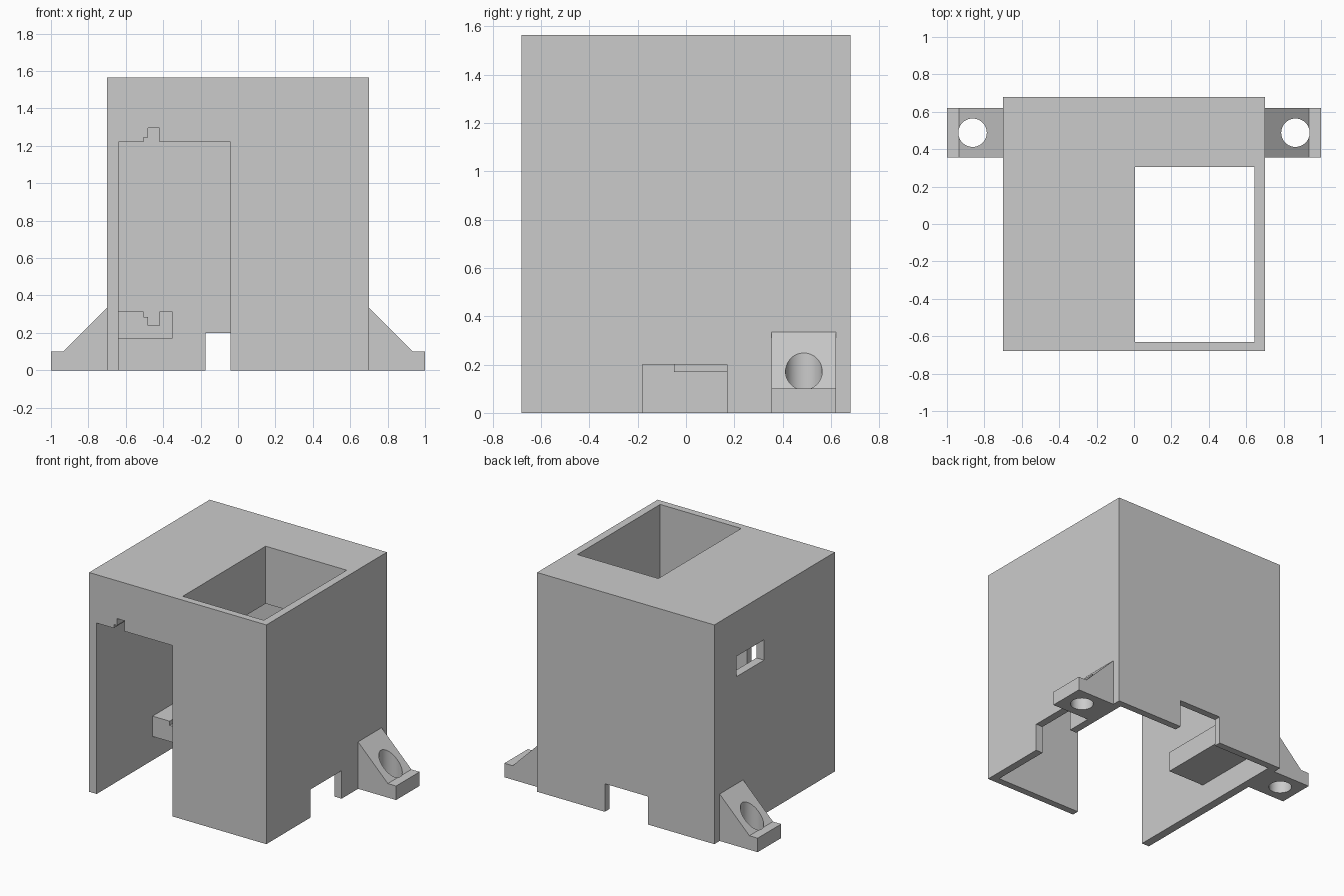
import bpy
import bmesh
import math
from mathutils import Vector

default = bpy.data.objects.get("Cube")
if default:
    bpy.data.objects.remove(default, do_unlink=True)

grey = bpy.data.materials.new("plain grey")
grey.use_nodes = True
grey.diffuse_color = (0.6, 0.6, 0.6, 1)
grey.node_tree.nodes["Principled BSDF"].inputs["Base Color"].default_value = (0.6, 0.6, 0.6, 1)


def finish(bm, name):
    bmesh.ops.recalc_face_normals(bm, faces=bm.faces)
    mesh = bpy.data.meshes.new(name)
    bm.to_mesh(mesh)
    bm.free()
    mesh.materials.append(grey)
    obj = bpy.data.objects.new(name, mesh)
    bpy.context.collection.objects.link(obj)
    return obj


def extrude_y(name, profile, y0, y1):
    """Prism from an (x, z) outline running from y0 to y1."""
    bm = bmesh.new()
    face = bm.faces.new([bm.verts.new((x, y0, z)) for x, z in profile])
    out = bmesh.ops.extrude_face_region(bm, geom=[face])
    verts = [v for v in out["geom"] if isinstance(v, bmesh.types.BMVert)]
    bmesh.ops.translate(bm, verts=verts, vec=Vector((0, y1 - y0, 0)))
    return finish(bm, name)


def box(name, x0, x1, y0, y1, z0, z1):
    return extrude_y(name, [(x0, z0), (x1, z0), (x1, z1), (x0, z1)], y0, y1)


def cylinder(name, x, y, radius, z0, z1):
    bm = bmesh.new()
    bmesh.ops.create_cone(bm, cap_ends=True, segments=48, radius1=radius,
                          radius2=radius, depth=z1 - z0)
    bmesh.ops.translate(bm, verts=bm.verts, vec=Vector((x, y, (z0 + z1) / 2)))
    return finish(bm, name)


def cut(target, cutter):
    cutter.hide_render = True
    mod = target.modifiers.new("cut", "BOOLEAN")
    mod.operation = "DIFFERENCE"
    mod.solver = "EXACT"
    mod.object = cutter
    bpy.ops.object.select_all(action="DESELECT")
    bpy.context.view_layer.objects.active = target
    target.select_set(True)
    bpy.ops.object.modifier_apply(modifier=mod.name)
    bpy.data.objects.remove(cutter, do_unlink=True)


# Housing: hollow box, open underneath
LEFT, RIGHT, FRONT, BACK = -0.64, 0.645, -0.63, 0.63
housing = box("housing", -0.7, 0.7, -0.68, 0.68, 0, 1.565)
cut(housing, box("cavity", LEFT, RIGHT, FRONT, BACK, -0.1, 1.155))

# Tall front doorway with a stepped guide groove in its ceiling
doorway = [(LEFT, -0.1), (-0.04, -0.1), (-0.04, 1.22), (-0.42, 1.22), (-0.42, 1.295),
           (-0.48, 1.295), (-0.48, 1.245), (-0.505, 1.245), (-0.505, 1.22), (LEFT, 1.22)]
cut(housing, extrude_y("doorway", doorway, -0.8, BACK))

# Shaft in the top, side window and two cable notches
cut(housing, box("shaft", 0.005, RIGHT, FRONT, 0.305, 1.0, 1.7))
cut(housing, box("window", -0.8, -0.6, 0.12, 0.43, 1.1, 1.245))
cut(housing, box("side_notch", 0.6, 0.8, -0.18, 0.17, -0.1, 0.2))
cut(housing, box("back_notch", -0.175, 0.165, 0.6, 0.8, -0.1, 0.2))

# Lower guide rail with the matching stepped groove
rail = [(-0.67, 0.17), (-0.35, 0.17), (-0.35, 0.315), (-0.42, 0.315), (-0.42, 0.24),
        (-0.48, 0.24), (-0.48, 0.285), (-0.505, 0.285), (-0.505, 0.315), (-0.67, 0.315)]
extrude_y("guide_rail", rail, -0.05, 0.65)

# Mounting lugs with vertical screw holes
for side, name in ((1, "left_lug"), (-1, "right_lug")):
    outline = [(0.7, 0), (1, 0), (1, 0.1), (0.935, 0.1), (0.7, 0.335)]
    lug = extrude_y(name, [(side * x, z) for x, z in outline], 0.355, 0.62)
    cut(lug, cylinder("screw_hole", side * 0.863, 0.488, 0.076, -0.1, 0.5))
    bpy.ops.object.shade_smooth_by_angle(angle=math.radians(30))
